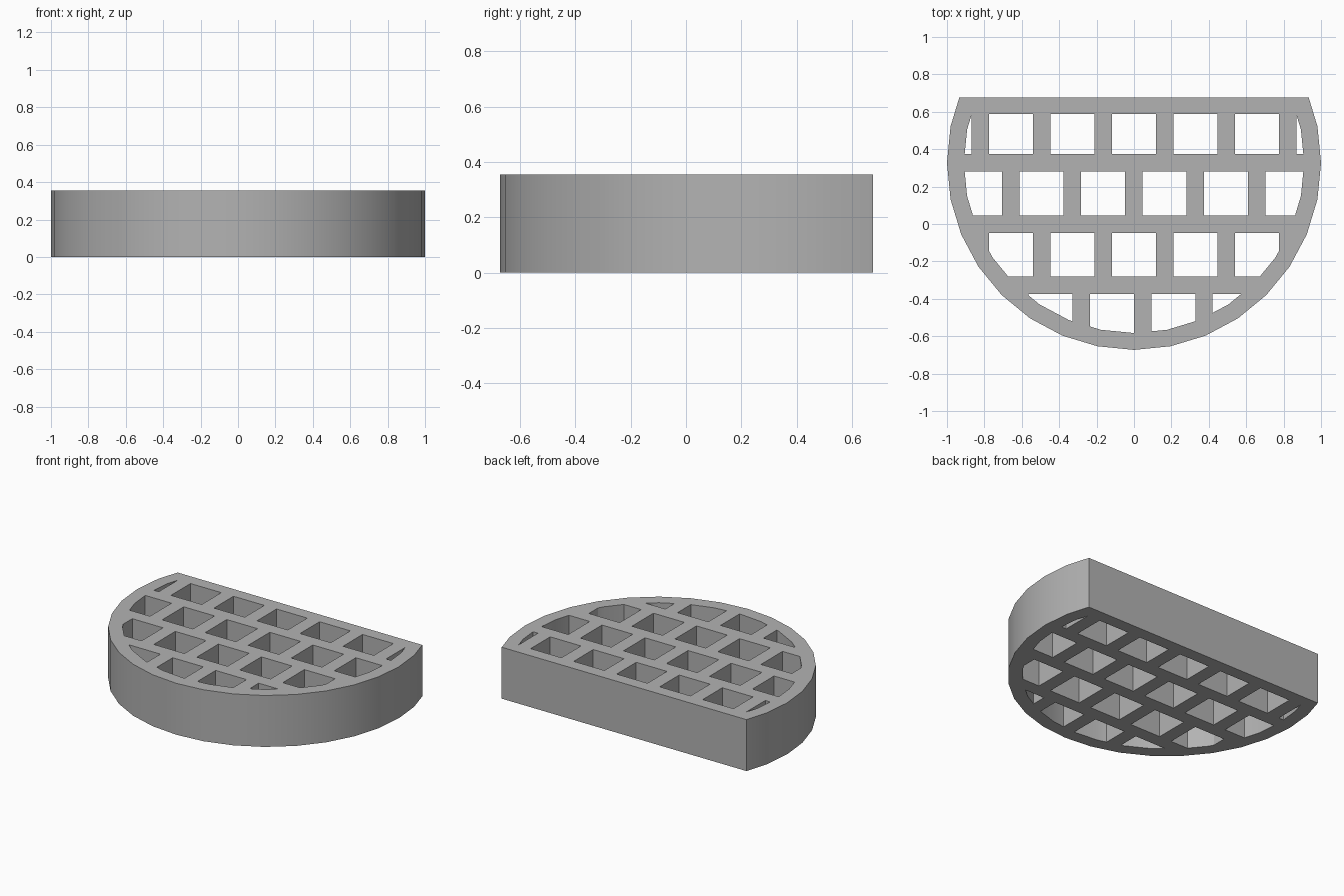
import bpy, bmesh, math
from mathutils import Vector

cube = bpy.data.objects.get("Cube")
if cube:
    bpy.data.objects.remove(cube, do_unlink=True)

HEIGHT, CENTRE_Y, SIDES = 0.355, 0.327, 32
PITCH, HOLE = 0.3285, 0.235


def clipped_disc(radius, planes):
    """Corner points of a disc after cutting away everything beyond the planes."""
    bm = bmesh.new()
    ring = [bm.verts.new((radius * math.cos(math.tau * i / SIDES),
                          CENTRE_Y + radius * math.sin(math.tau * i / SIDES), 0))
            for i in range(SIDES)]
    bm.faces.new(ring)
    for point, normal in planes:
        bmesh.ops.bisect_plane(bm, geom=bm.verts[:] + bm.edges[:] + bm.faces[:],
                               dist=1e-5, plane_co=Vector(point),
                               plane_no=Vector(normal), clear_outer=True)
    bm.faces.ensure_lookup_table()
    points = [v.co.copy() for v in bm.faces[0].verts] if len(bm.faces) else []
    bm.free()
    return points


def back_edge(y):
    return ((0, y, 0), (0, 1, 0))


# Solid outline: round front, straight back
loops = [clipped_disc(1.0, [back_edge(0.675)])]

# Staggered grid of square holes, trimmed to leave a rim
row_offsets = (0, 0.163, 0, 0.21)
for row, offset in enumerate(row_offsets):
    y = 0.4925 - row * PITCH
    for col in range(-4, 5):
        x = offset + col * PITCH
        h = HOLE / 2
        loops.append(clipped_disc(0.91, [
            back_edge(min(y + h, 0.588)), ((0, y - h, 0), (0, -1, 0)),
            ((x + h, 0, 0), (1, 0, 0)), ((x - h, 0, 0), (-1, 0, 0))]))

# Filled and extruded profile
curve = bpy.data.curves.new("grille_profile", "CURVE")
curve.dimensions = "2D"
curve.fill_mode = "BOTH"
curve.extrude = HEIGHT / 2
for loop in loops:
    if len(loop) < 3:
        continue
    spline = curve.splines.new("POLY")
    spline.points.add(len(loop) - 1)
    for point, co in zip(spline.points, loop):
        point.co = (co.x, co.y, 0, 1)
    spline.use_cyclic_u = True

profile = bpy.data.objects.new("grille_profile", curve)
bpy.context.collection.objects.link(profile)
bpy.context.view_layer.update()
graph = bpy.context.evaluated_depsgraph_get()
mesh = bpy.data.meshes.new_from_object(profile.evaluated_get(graph))
bpy.data.objects.remove(profile, do_unlink=True)

# Weld into one closed solid standing on the floor
bm = bmesh.new()
bm.from_mesh(mesh)
bmesh.ops.remove_doubles(bm, verts=bm.verts[:], dist=1e-4)
bmesh.ops.translate(bm, verts=bm.verts[:], vec=(0, 0, HEIGHT / 2))
bmesh.ops.dissolve_limit(bm, angle_limit=0.01, verts=bm.verts[:], edges=bm.edges[:])
bmesh.ops.recalc_face_normals(bm, faces=bm.faces[:])
bm.to_mesh(mesh)
bm.free()

# Grey material
grey = bpy.data.materials.new("plain_grey")
grey.use_nodes = True
colour = (0.45, 0.45, 0.45, 1)
grey.diffuse_color = colour
grey.node_tree.nodes["Principled BSDF"].inputs["Base Color"].default_value = colour
mesh.materials.clear()
mesh.materials.append(grey)

grille = bpy.data.objects.new("half_round_grille", mesh)
bpy.context.collection.objects.link(grille)
bpy.ops.object.select_all(action="DESELECT")
grille.select_set(True)
bpy.context.view_layer.objects.active = grille
bpy.ops.object.shade_smooth_by_angle(angle=math.radians(20))
